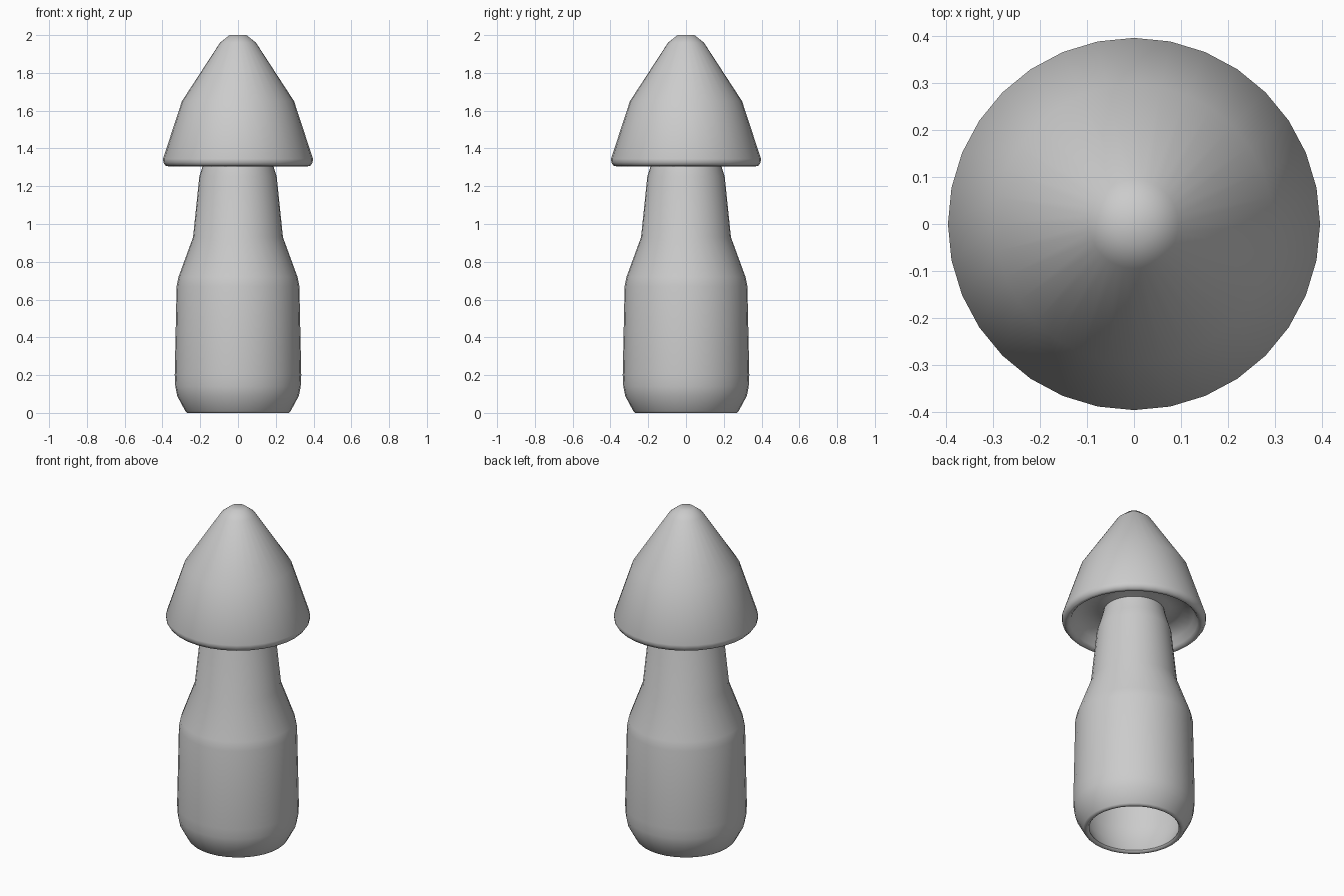
import bpy, bmesh, math

if "Cube" in bpy.data.objects:
    bpy.data.objects.remove(bpy.data.objects["Cube"])

SIDES = 32

def lathe(name, profile, angle=60):
    """Revolve a closed (radius, z) outline around the z axis."""
    bm = bmesh.new()
    rings = []
    for r, z in profile:
        if r < 1e-5:
            rings.append([bm.verts.new((0, 0, z))])
        else:
            rings.append([bm.verts.new((r * math.cos(2 * math.pi * i / SIDES),
                                        r * math.sin(2 * math.pi * i / SIDES), z))
                          for i in range(SIDES)])
    for a, b in zip(rings, rings[1:]):
        for i in range(SIDES):
            j = (i + 1) % SIDES
            loop = [a[i % len(a)], a[j % len(a)], b[j % len(b)], b[i % len(b)]]
            bm.faces.new(list(dict.fromkeys(loop)))
    bmesh.ops.recalc_face_normals(bm, faces=bm.faces)
    mesh = bpy.data.meshes.new(name)
    bm.to_mesh(mesh)
    bm.free()
    ob = bpy.data.objects.new(name, mesh)
    bpy.context.collection.objects.link(ob)
    bpy.ops.object.select_all(action='DESELECT')
    ob.select_set(True)
    bpy.context.view_layer.objects.active = ob
    bpy.ops.object.shade_smooth_by_angle(angle=math.radians(angle))
    return ob

# Hollow body with a narrowing neck, open at the bottom
lathe("body", [
    (0, 1.40), (0.165, 1.40), (0.175, 1.35), (0.188, 1.305), (0.205, 1.25),
    (0.238, 0.93), (0.315, 0.72), (0.325, 0.67), (0.335, 0.20), (0.332, 0.14),
    (0.322, 0.09), (0.278, 0.008), (0.27, 0.0), (0.255, 0.0), (0.247, 0.01),
    (0.285, 0.10), (0.297, 0.18), (0.29, 0.66), (0.28, 0.71), (0.203, 0.92),
    (0.168, 1.25), (0.14, 1.36), (0, 1.36)])

# Pointed cap with a rounded rim and a recessed underside
lathe("cap", [
    (0, 2.0), (0.045, 2.0), (0.095, 1.96), (0.297, 1.65), (0.397, 1.345),
    (0.395, 1.325), (0.382, 1.307), (0.365, 1.305), (0.35, 1.32),
    (0.33, 1.36), (0.27, 1.40), (0.20, 1.40), (0.16, 1.38), (0, 1.38)])
